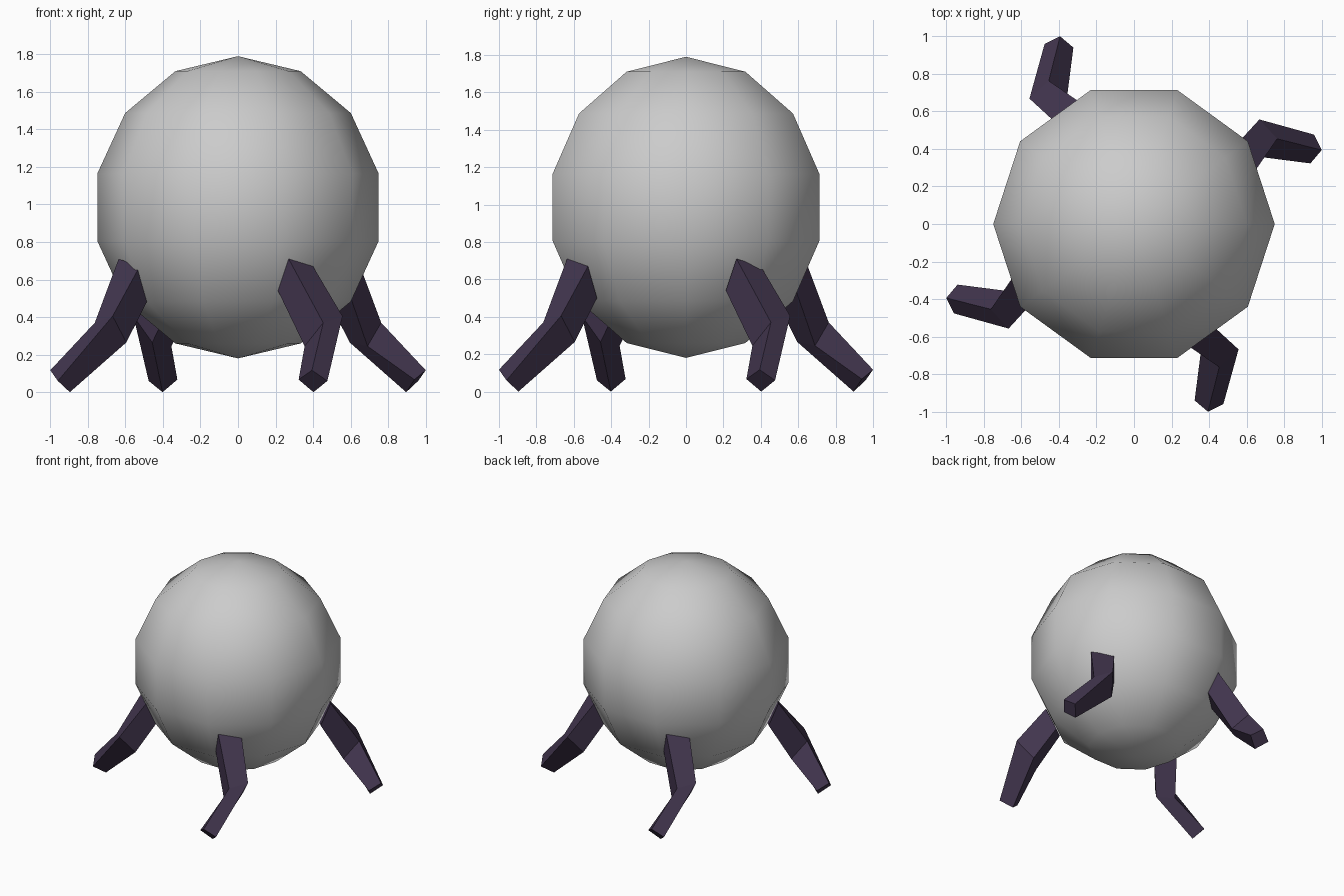
import bpy, bmesh
from math import pi
from mathutils import Matrix, Vector

if "Cube" in bpy.data.objects:
    bpy.data.objects.remove(bpy.data.objects["Cube"])


def add_object(name, bm, material=None):
    bmesh.ops.recalc_face_normals(bm, faces=bm.faces)
    mesh = bpy.data.meshes.new(name)
    bm.to_mesh(mesh)
    bm.free()
    obj = bpy.data.objects.new(name, mesh)
    bpy.context.collection.objects.link(obj)
    if material:
        mesh.materials.append(material)
    return obj


# Body: slightly tall ten-sided sphere, smooth shaded, corner on the x axis
bm = bmesh.new()
bmesh.ops.create_uvsphere(
    bm, u_segments=10, v_segments=7, radius=1,
    matrix=Matrix.Translation((0, 0, 0.985))
    @ Matrix.Diagonal((0.787 * 0.955 / 0.975 * 0.997, 0.769, 0.805, 1))
    @ Matrix.Rotation(pi / 2, 4, 'Z'))
# keep the plan exactly regular
for v in bm.verts:
    v.co.x *= 0.769 / (0.787 * 0.955 / 0.975 * 0.997)
for f in bm.faces:
    f.smooth = True
add_object("body", bm)

# Legs: square section swept hip - knee - foot, tapering and bent at the knee
leg_mat = bpy.data.materials.new("dark_purple")
leg_mat.diffuse_color = (0.054, 0.036, 0.076, 1)
leg_mat.use_nodes = True
leg_mat.node_tree.nodes["Principled BSDF"].inputs["Base Color"].default_value = leg_mat.diffuse_color

hip = [(0.213, -0.588, 0.54), (0.27, -0.636, 0.71), (0.40, -0.524, 0.67), (0.343, -0.476, 0.50)]
knee = [(0.355, -0.69, 0.245), (0.454, -0.763, 0.37), (0.557, -0.668, 0.405), (0.457, -0.595, 0.265)]
foot = [(0.323, -0.94, 0.067), (0.394, -1.0, 0.117), (0.476, -0.96, 0.06), (0.402, -0.896, 0.0)]

for i, name in enumerate(["front_leg", "right_leg", "back_leg", "left_leg"]):
    turn = Matrix.Rotation(i * pi / 2, 4, 'Z')
    bm = bmesh.new()
    rings = [[bm.verts.new(turn @ Vector(p)) for p in ring] for ring in (hip, knee, foot)]
    for a, b in zip(rings, rings[1:]):
        for k in range(4):
            j = (k + 1) % 4
            bm.faces.new((a[k], a[j], b[j], b[k]))
    bm.faces.new(rings[0])
    bm.faces.new(rings[-1])
    add_object(name, bm, leg_mat)
